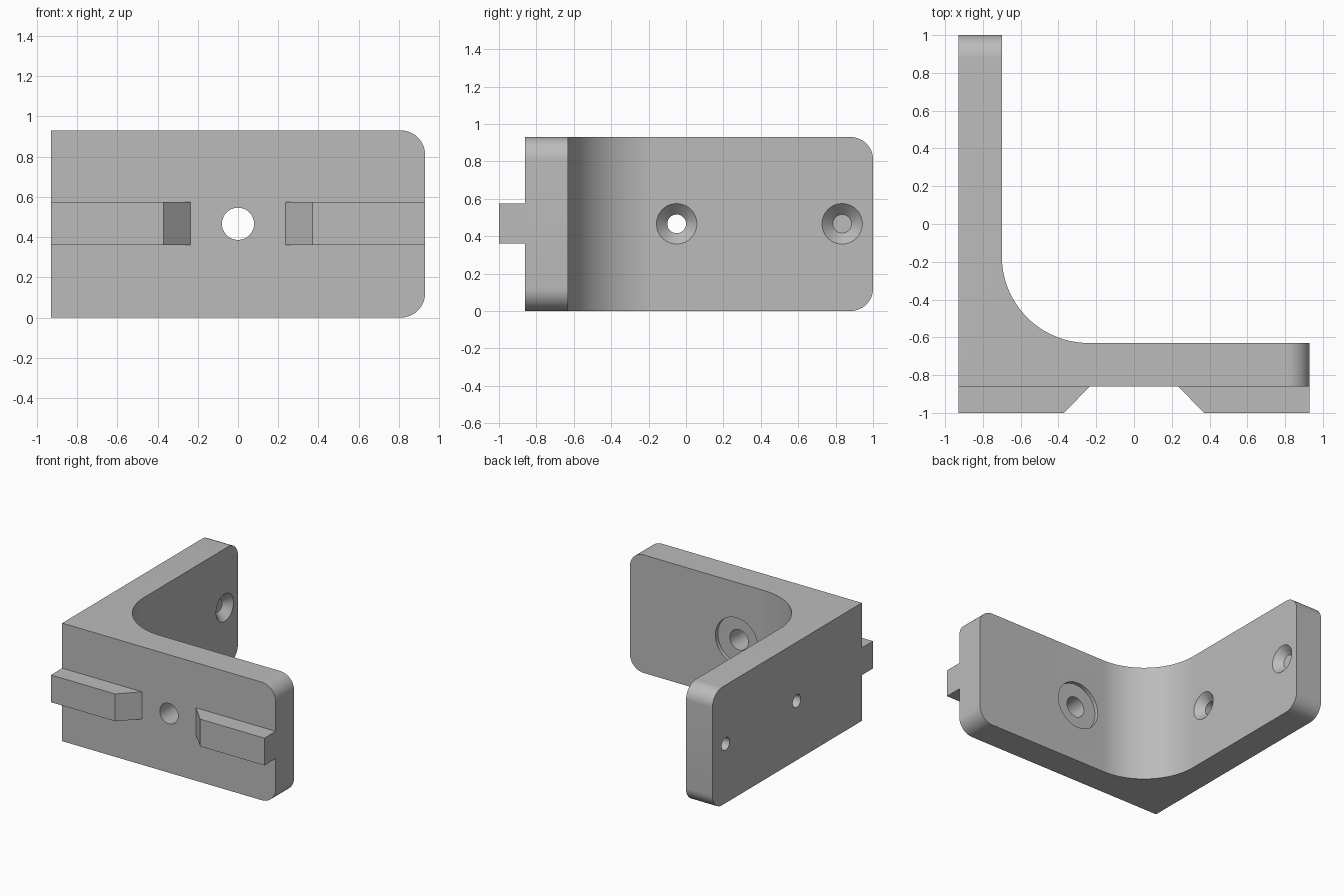
import bpy, bmesh, math
from mathutils import Matrix, Vector

cube = bpy.data.objects.get("Cube")
if cube:
    bpy.data.objects.remove(cube, do_unlink=True)

grey = bpy.data.materials.new("plain grey")
grey.use_nodes = True
colour = (0.5, 0.5, 0.5, 1)
grey.diffuse_color = colour
grey.node_tree.nodes["Principled BSDF"].inputs["Base Color"].default_value = colour

HEIGHT, MID = 0.93, 0.466
SIDE = 0.93             # half width
FRONT, INNER_Y = -0.86, -0.63
INNER_X = -0.70
FILLET, CORNER = 0.46, 0.12


def finish(name, bm):
    bmesh.ops.recalc_face_normals(bm, faces=bm.faces)
    mesh = bpy.data.meshes.new(name)
    bm.to_mesh(mesh)
    bm.free()
    mesh.materials.append(grey)
    obj = bpy.data.objects.new(name, mesh)
    bpy.context.collection.objects.link(obj)
    return obj


def prism(outline, z0, z1):
    """Extrude an xy outline from z0 to z1."""
    bm = bmesh.new()
    face = bm.faces.new([bm.verts.new((x, y, z0)) for x, y in outline])
    top = bmesh.ops.extrude_face_region(bm, geom=[face])["geom"]
    bmesh.ops.translate(bm, vec=(0, 0, z1 - z0),
                        verts=[g for g in top if isinstance(g, bmesh.types.BMVert)])
    return bm


def cut(target, centre, axis, r1, r2, depth):
    """Cut a round or conical hole, r1 at the start, r2 at the far end."""
    bm = bmesh.new()
    direction = Vector(axis)
    turn = direction.to_track_quat('Z', 'Y').to_matrix().to_4x4()
    place = Matrix.Translation(Vector(centre) + direction * depth / 2) @ turn
    bmesh.ops.create_cone(bm, cap_ends=True, segments=48, radius1=r1,
                          radius2=r2, depth=depth, matrix=place)
    cutter = finish("hole_cutter", bm)
    cutter.hide_render = True
    mod = target.modifiers.new("hole", 'BOOLEAN')
    mod.operation, mod.solver, mod.object = 'DIFFERENCE', 'EXACT', cutter
    bpy.context.view_layer.objects.active = target
    bpy.ops.object.modifier_apply(modifier=mod.name)
    bpy.data.objects.remove(cutter, do_unlink=True)


# L-shaped bracket with a large inside fillet
outline = [(-SIDE, FRONT), (SIDE, FRONT), (SIDE, INNER_Y)]
for i in range(25):
    a = math.radians(270 - 90 * i / 24)
    outline.append((INNER_X + FILLET * (1 + math.cos(a)),
                    INNER_Y + FILLET * (1 + math.sin(a))))
outline += [(INNER_X, 1), (-SIDE, 1)]
bm = prism(outline, 0, HEIGHT)

# Rounded corners at both free ends
ends = [e for e in bm.edges
        if abs(e.verts[0].co.z - e.verts[1].co.z) < 0.01
        and (all(v.co.x > SIDE - 0.01 for v in e.verts)
             or all(v.co.y > 0.99 for v in e.verts))]
bmesh.ops.bevel(bm, geom=ends, offset=CORNER, segments=12, profile=0.5, affect='EDGES')
bracket = finish("bracket", bm)

# Front bolt hole with a shallow washer recess behind
cut(bracket, (0, -1.1, MID), (0, 1, 0), 0.08, 0.08, 0.8)
cut(bracket, (0, INNER_Y + 0.1, MID), (0, -1, 0), 0.185, 0.185, 0.13)

# Countersunk screw holes in the side plate
for y in (-0.05, 0.835):
    cut(bracket, (-1.1, y, MID), (1, 0, 0), 0.05, 0.05, 0.6)
    cut(bracket, (INNER_X + 0.01, y, MID), (-1, 0, 0), 0.118, 0.05, 0.068)

# Locating tabs with sloped inner ends
parts = [bracket]
for name, s in (("left_tab", 1), ("right_tab", -1)):
    shape = [(s * 0.235, FRONT), (s * 0.37, -1), (s * SIDE, -1), (s * SIDE, FRONT)]
    parts.append(finish(name, prism(shape, 0.36, 0.575)))

# Smooth the round surfaces, keep the edges sharp
bpy.ops.object.select_all(action='DESELECT')
for part in parts:
    part.select_set(True)
bpy.context.view_layer.objects.active = bracket
bpy.ops.object.shade_smooth_by_angle(angle=math.radians(30))
